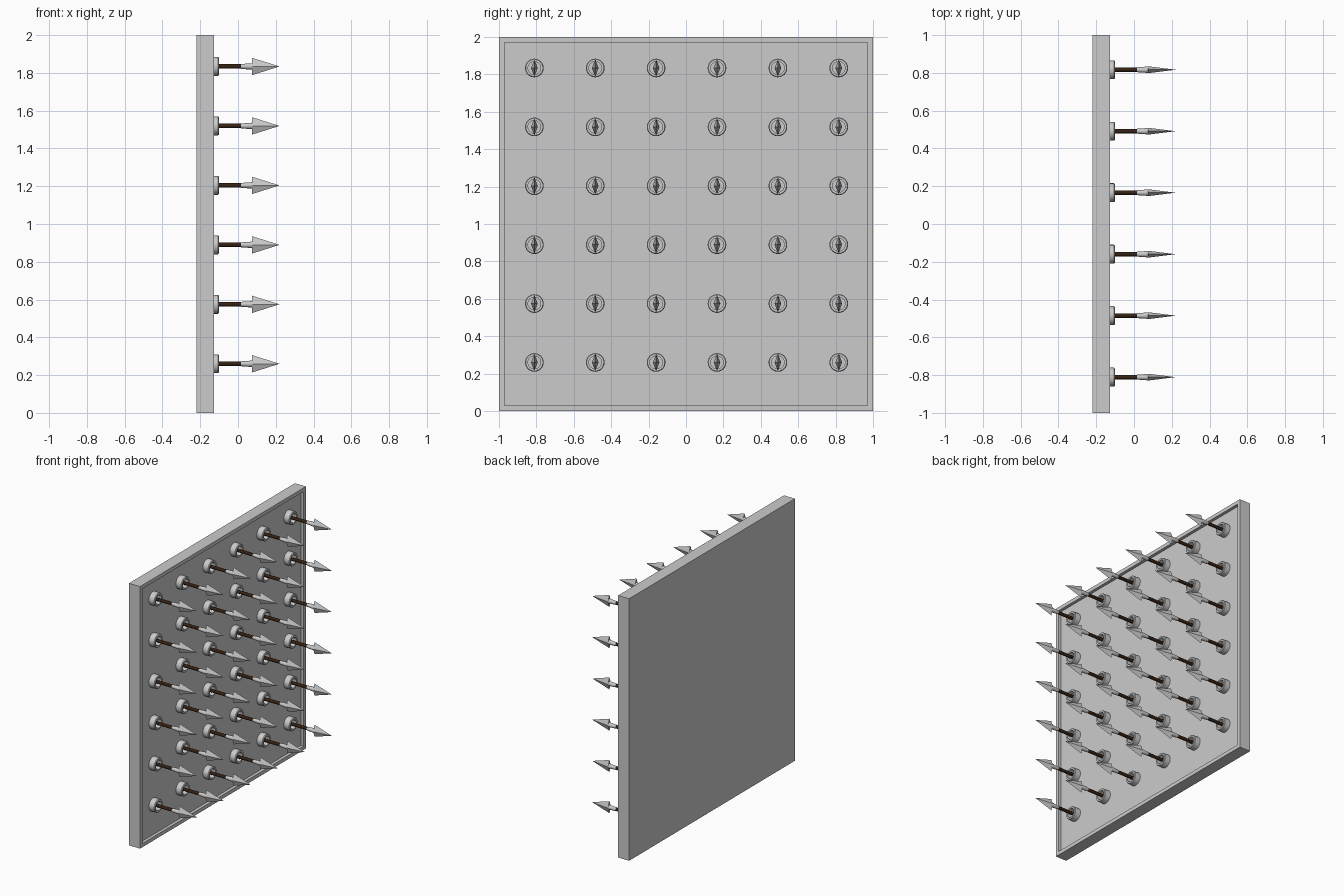
import bpy, bmesh, math

if "Cube" in bpy.data.objects:
    bpy.data.objects.remove(bpy.data.objects["Cube"])

BACK, FRONT, FLOOR = -0.22, -0.127, -0.15

brown = bpy.data.materials.new("dark_wood")
brown.diffuse_color = (0.035, 0.015, 0.006, 1)
brown.use_nodes = True
brown.node_tree.nodes["Principled BSDF"].inputs["Base Color"].default_value = brown.diffuse_color


def finish(bm, name, smooth=False, mat=None):
    bmesh.ops.recalc_face_normals(bm, faces=bm.faces)
    me = bpy.data.meshes.new(name)
    bm.to_mesh(me)
    bm.free()
    if mat:
        me.materials.append(mat)
    if smooth:
        me.shade_smooth()
        me.set_sharp_from_angle(angle=math.radians(35))
    return me


def lathe_x(name, profile, sides, closed=False, mat=None):
    """Revolve (x, radius) points round the x axis."""
    bm = bmesh.new()
    rings = []
    for x, r in profile:
        rings.append([bm.verts.new((x, r * math.cos(2 * math.pi * i / sides),
                                    r * math.sin(2 * math.pi * i / sides))) for i in range(sides)])
    pairs = list(zip(rings, rings[1:]))
    if closed:
        pairs.append((rings[-1], rings[0]))
    else:
        bm.faces.new(rings[0])
        bm.faces.new(rings[-1])
    for a, b in pairs:
        for i in range(sides):
            j = (i + 1) % sides
            bm.faces.new((a[i], a[j], b[j], b[i]))
    return finish(bm, name, True, mat)


def add(me, name, loc=(0, 0, 0)):
    ob = bpy.data.objects.new(name, me)
    ob.location = loc
    bpy.context.collection.objects.link(ob)


# wall panel with a recessed front face
bm = bmesh.new()
bmesh.ops.create_cube(bm, size=1)
for v in bm.verts:
    v.co = (FRONT if v.co.x > 0 else BACK, v.co.y * 2, v.co.z * 2 + 1)
bm.normal_update()
face = max(bm.faces, key=lambda f: f.calc_center_median().x)
bmesh.ops.inset_region(bm, faces=[face], thickness=0.04)
ret = bmesh.ops.extrude_face_region(bm, geom=[face])
for v in ret["geom"]:
    if isinstance(v, bmesh.types.BMVert):
        v.co.x = FLOOR
bmesh.ops.delete(bm, geom=[face], context='FACES')
add(finish(bm, "wall_panel"), "wall_panel")

# launch tube, shaft and socket
tube = lathe_x("launch_tube", [(FLOOR, 0.05), (-0.106, 0.05), (-0.101, 0.046),
                               (-0.101, 0.034), (FLOOR, 0.034)], 24, closed=True)
shaft = lathe_x("shaft", [(FLOOR, 0.012), (0.02, 0.012)], 12, mat=brown)
socket = lathe_x("socket", [(0.016, 0.013), (0.075, 0.017), (0.1, 0.012)], 12)

# flat diamond-section arrowhead
bm = bmesh.new()
base = [bm.verts.new(p) for p in ((0.074, 0, 0.046), (0.076, 0.018, 0),
                                  (0.074, 0, -0.046), (0.076, -0.018, 0))]
tip = bm.verts.new((0.22, 0, 0))
bm.faces.new((base[0], base[1], base[3]))
bm.faces.new((base[1], base[2], base[3]))
for i in range(4):
    bm.faces.new((base[i], base[(i + 1) % 4], tip))
head = finish(bm, "arrowhead")

# six by six grid of arrows
for row in range(6):
    for col in range(6):
        loc = (0, 0.003 + (col - 2.5) * 0.3255, 0.26 + row * 0.3148)
        for me in (tube, shaft, socket, head):
            add(me, f"{me.name}_{row}_{col}", loc)
